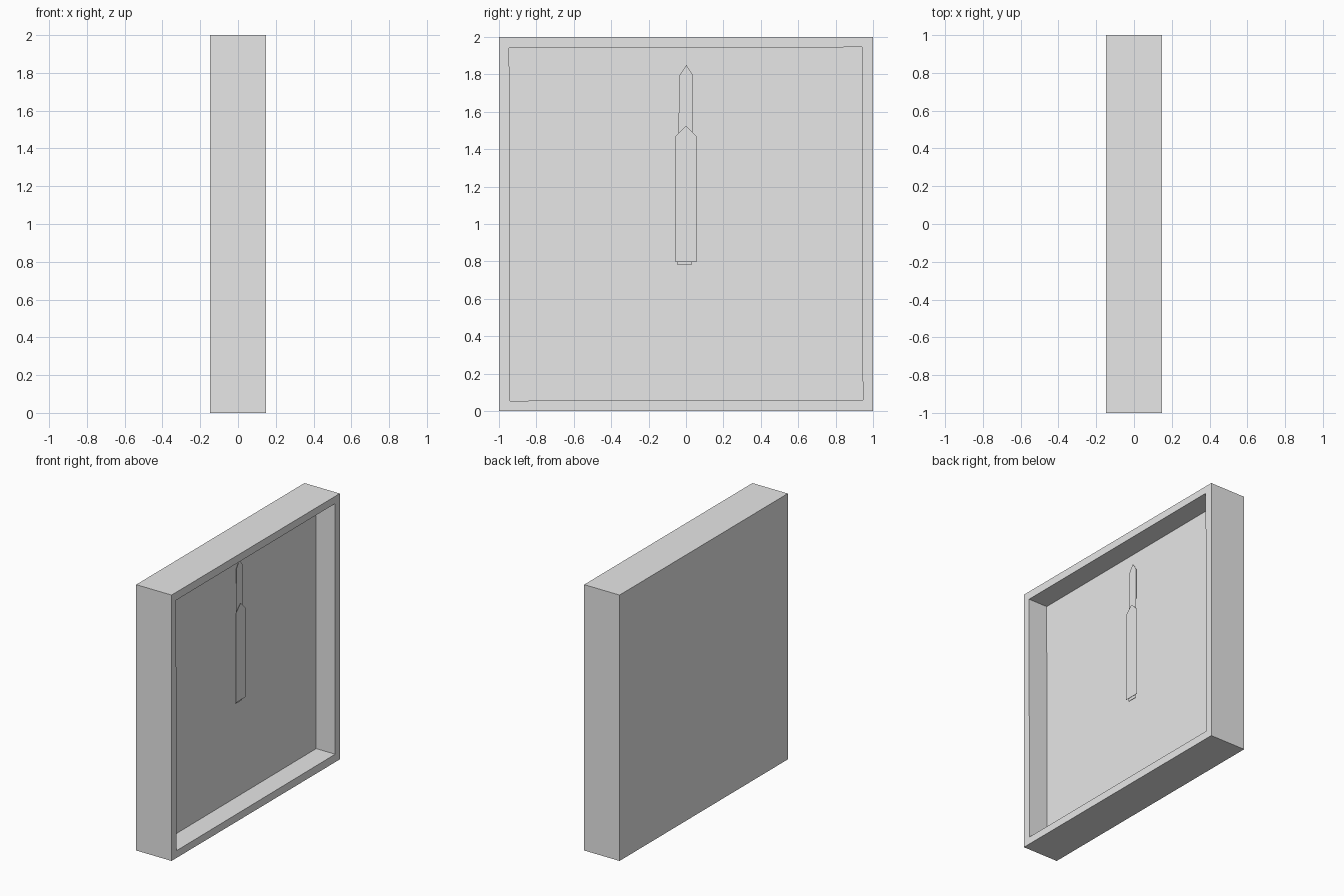
import bpy
import bmesh
from mathutils import Matrix, Vector

cube = bpy.data.objects.get("Cube")
if cube:
    bpy.data.objects.remove(cube, do_unlink=True)

WIDTH, HALF_X = 2.0, 0.147
RIM, DEPTH = 0.081, 0.158

grey = bpy.data.materials.new("plain grey")
grey.use_nodes = True
grey.diffuse_color = (0.8, 0.8, 0.8, 1)
grey.node_tree.nodes["Principled BSDF"].inputs["Base Color"].default_value = (0.8, 0.8, 0.8, 1)


def add_object(name, bm):
    mesh = bpy.data.meshes.new(name)
    bm.to_mesh(mesh)
    bm.free()
    mesh.materials.append(grey)
    obj = bpy.data.objects.new(name, mesh)
    bpy.context.collection.objects.link(obj)
    return obj


# Square clock case: a box whose +x side is inset and pushed in to make the dial
bm = bmesh.new()
bmesh.ops.create_cube(bm, size=1)
bmesh.ops.scale(bm, vec=(2 * HALF_X, WIDTH, WIDTH), verts=bm.verts)
bm.normal_update()
dial = next(f for f in bm.faces if f.normal.x > 0.9)
bmesh.ops.inset_individual(bm, faces=[dial], thickness=RIM)
# the opening sits very slightly turned in the case
bmesh.ops.rotate(bm, verts=dial.verts, cent=(0, 0, 0), matrix=Matrix.Rotation(0.0027, 3, 'X'))
dial = bmesh.ops.extrude_discrete_faces(bm, faces=[dial])["faces"][0]
bmesh.ops.translate(bm, verts=dial.verts, vec=(-DEPTH, 0, 0))
bmesh.ops.translate(bm, verts=bm.verts, vec=(0, 0, WIDTH / 2))
add_object("clock_case", bm)


# Clock hands: thin pointed plates floating just above the dial
def add_hand(name, outline, x, thickness=0.002):
    bm = bmesh.new()
    face = bm.faces.new([bm.verts.new((x, y, z)) for y, z in outline])
    ext = bmesh.ops.extrude_face_region(bm, geom=[face])
    moved = [v for v in ext["geom"] if isinstance(v, bmesh.types.BMVert)]
    bmesh.ops.translate(bm, verts=moved, vec=Vector((-thickness, 0, 0)))
    bmesh.ops.recalc_face_normals(bm, faces=bm.faces)
    add_object(name, bm)


add_hand("minute_hand",
         [(-0.046, 0.781), (0.029, 0.781), (0.038, 1.795), (0.002, 1.85), (-0.037, 1.79)], 0.012)
add_hand("hour_hand",
         [(-0.057, 0.796), (0.056, 0.796), (0.056, 1.468), (0, 1.525), (-0.057, 1.468)], 0.022)
